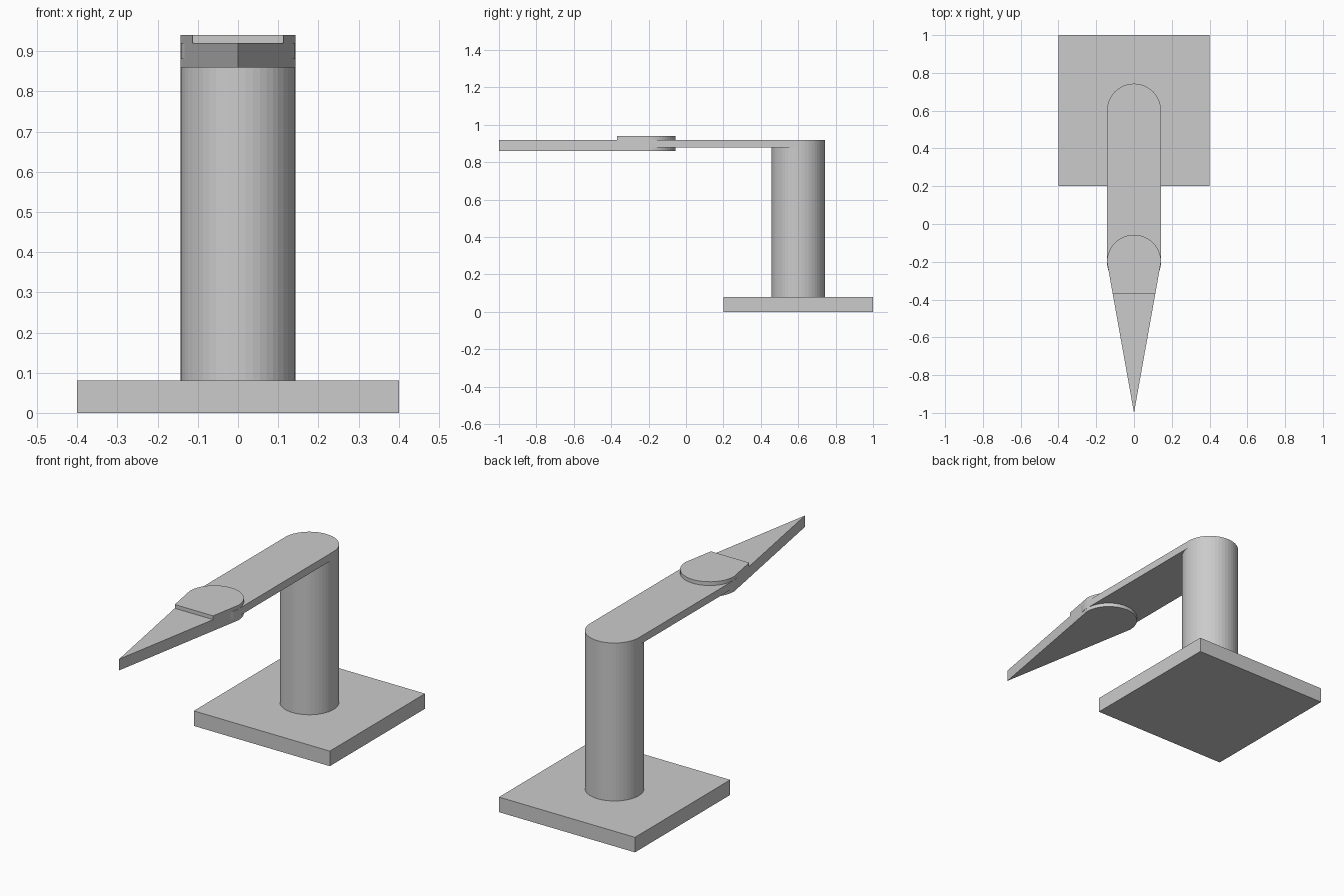
import bpy, bmesh
from math import sin, cos, radians

if "Cube" in bpy.data.objects:
    bpy.data.objects.remove(bpy.data.objects["Cube"])

R = 0.143            # shared radius of post, arm ends and blade heel
POST_Y, PIVOT_Y, TIP_Y = 0.60, -0.20, -1.0
SEG = 48


def arc(cy, r, a0, a1, n):
    return [(r * cos(radians(a0 + (a1 - a0) * i / n)),
             cy + r * sin(radians(a0 + (a1 - a0) * i / n))) for i in range(n + 1)]


def prism(name, outline, z0, z1):
    """Extrude an xy outline from z0 to z1."""
    bm = bmesh.new()
    face = bm.faces.new([bm.verts.new((x, y, z0)) for x, y in outline])
    top = bmesh.ops.extrude_face_region(bm, geom=[face])["geom"]
    bmesh.ops.translate(bm, vec=(0, 0, z1 - z0),
                        verts=[v for v in top if isinstance(v, bmesh.types.BMVert)])
    bmesh.ops.recalc_face_normals(bm, faces=bm.faces)
    mesh = bpy.data.meshes.new(name)
    bm.to_mesh(mesh)
    bm.free()
    obj = bpy.data.objects.new(name, mesh)
    bpy.context.collection.objects.link(obj)
    return obj


def rect(hx, y0, y1):
    return [(-hx, y0), (hx, y0), (hx, y1), (-hx, y1)]


def disc(cy, r):
    return arc(cy, r, 0, 360, SEG)[:-1]


def slot(y0, y1, r):
    return arc(y1, r, 0, 180, SEG // 2) + arc(y0, r, 180, 360, SEG // 2)


def cut(obj, cutter):
    cutter.hide_render = True
    cutter.hide_set(True)
    mod = obj.modifiers.new("cut", 'BOOLEAN')
    mod.operation = 'DIFFERENCE'
    mod.solver = 'EXACT'
    mod.object = cutter
    bpy.context.view_layer.objects.active = obj
    bpy.ops.object.modifier_apply(modifier=mod.name)
    bpy.data.objects.remove(cutter)


# Base plate and post
prism("base", rect(0.4, 0.2, 1.0), 0.0, 0.08)
prism("post", disc(POST_Y, R), 0.08, 0.88)

# Flat arm with round ends
prism("arm", slot(PIVOT_Y, POST_Y, R), 0.88, 0.92)

# Pivot pins inside the joints
prism("post_pin", disc(POST_Y, 0.115), 0.87, 0.919)
prism("blade_pin", disc(PIVOT_Y, 0.06), 0.861, 0.939)

# Pointed blade: round heel, stepped top, slotted for the arm
blade = prism("blade", arc(PIVOT_Y, R, 0, 180, SEG // 2) + [(0, TIP_Y)], 0.86, 0.94)
cut(blade, prism("step_cutter", rect(0.3, -1.2, -0.37), 0.92, 1.0))
cut(blade, prism("slot_cutter", slot(PIVOT_Y, 0.3, R + 0.001), 0.88, 0.92))
